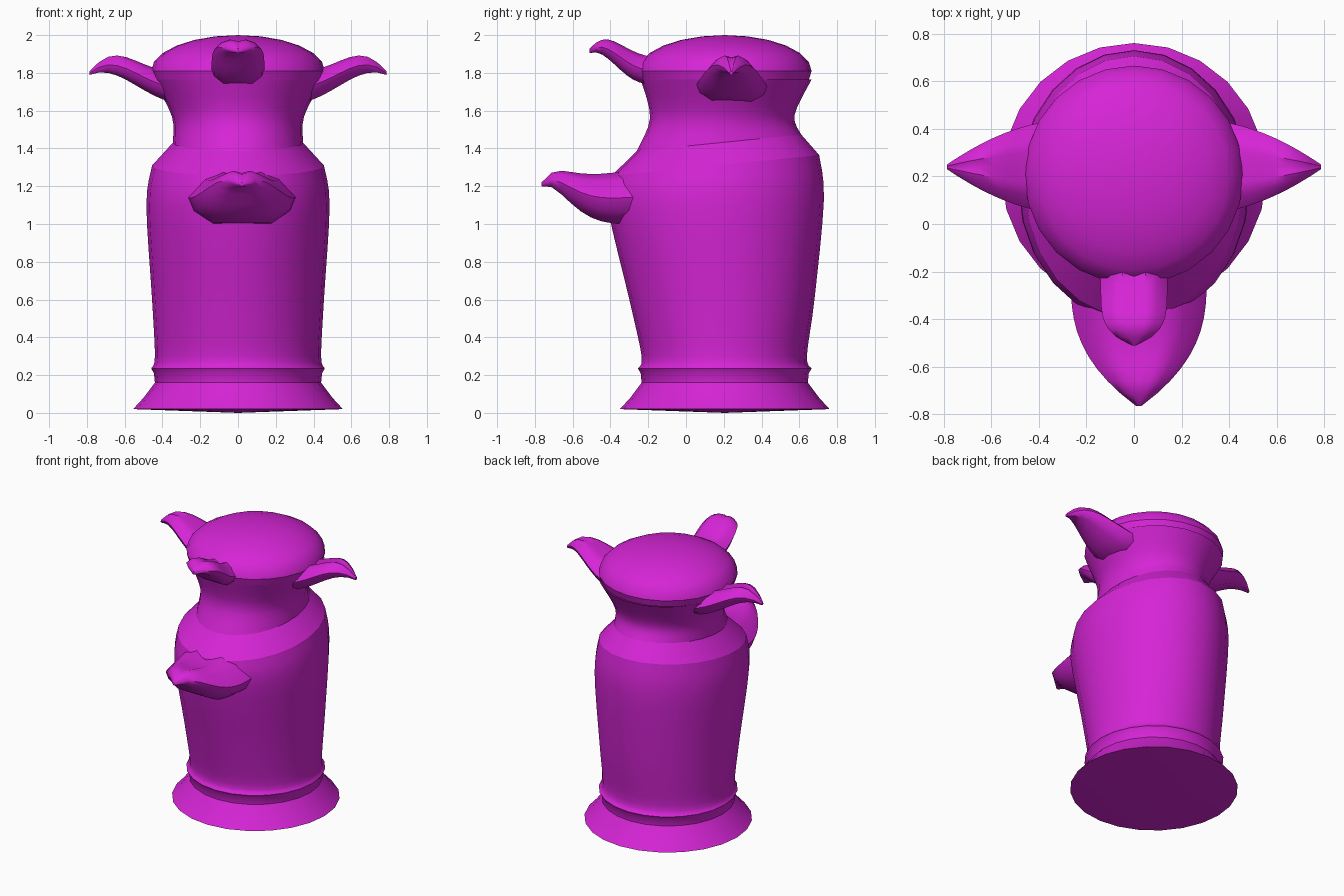
import bpy, bmesh, math
from mathutils import Vector

old = bpy.data.objects.get("Cube")
if old:
    bpy.data.objects.remove(old, do_unlink=True)

magenta = bpy.data.materials.new("magenta_glaze")
magenta.use_nodes = True
color = (0.67, 0.018, 0.67, 1)
magenta.diffuse_color = color
magenta.node_tree.nodes["Principled BSDF"].inputs["Base Color"].default_value = color

SIDES = 24
STEPS = 4
AXIS_Y = 0.205


def finish(name, bm, angle):
    bmesh.ops.remove_doubles(bm, verts=bm.verts[:], dist=0.0005)
    bmesh.ops.recalc_face_normals(bm, faces=bm.faces[:])
    mesh = bpy.data.meshes.new(name)
    bm.to_mesh(mesh)
    bm.free()
    obj = bpy.data.objects.new(name, mesh)
    bpy.context.collection.objects.link(obj)
    mesh.materials.append(magenta)
    bpy.ops.object.select_all(action="DESELECT")
    obj.select_set(True)
    bpy.context.view_layer.objects.active = obj
    bpy.ops.object.shade_smooth_by_angle(angle=math.radians(angle))


def bridge(bm, rings):
    for lower, upper in zip(rings, rings[1:]):
        for i in range(len(lower)):
            bm.faces.new((lower[i - 1], lower[i], upper[i], upper[i - 1]))


def turned(name, rows):
    """Stack of elliptical rings: height, front y, back y, half width, tilt."""
    bm = bmesh.new()
    rings = []
    for height, front, back, half, tilt in rows:
        middle, reach = (front + back) / 2, (back - front) / 2
        ring = []
        for i in range(SIDES):
            turn = math.tau * i / SIDES
            y = reach * math.sin(turn)
            ring.append(bm.verts.new((half * math.cos(turn), middle + y, height + tilt * y)))
        rings.append(ring)
    bridge(bm, rings)
    finish(name, bm, angle=32)


def round_rows(pairs):
    return [(height, AXIS_Y - radius, AXIS_Y + radius, radius, 0) for height, radius in pairs]


def smooth_rows(keys):
    """Fill in a smooth curve that passes through every key row."""
    padded = [keys[0], *keys, keys[-1]]
    rows = []
    for before, start, end, after in zip(padded, padded[1:], padded[2:], padded[3:]):
        for step in range(STEPS):
            t = step / STEPS
            rows.append([b + t * (c - a + t * (2*a - 5*b + 4*c - d + t * (3*(b - c) + d - a))) / 2
                         if t else b
                         for a, b, c, d in zip(before, start, end, after)]
                        if not t else
                        [b + (t * (c - a) + t * t * (2*a - 5*b + 4*c - d)
                              + t * t * t * (3*(b - c) + d - a)) / 2
                         for a, b, c, d in zip(before, start, end, after)])
    rows.append(keys[-1])
    return rows


# Half of the spout section, from the flat bottom to the groove on top
HALF = [(0.55, 0), (0.9, 0.25), (1, 0.5), (0.7, 0.85), (0.35, 1)]
SECTION = HALF + [(0, 0.9)] + [(-u, v) for u, v in reversed(HALF)]


def spout(name, center, outward, reach, bottom, top, hump, width,
          hump_power, bottom_power, taper_power, stations=10):
    """Lipped spout; reach, bottom and top each run from root to tip."""
    out = Vector(outward)
    side = Vector((-out.y, out.x, 0))
    up = Vector((0, 0, 1))

    def between(ends, t):
        return ends[0] + (ends[1] - ends[0]) * t

    bm = bmesh.new()
    rings = []
    for i in range(stations + 1):
        t = i / stations
        bump = hump * math.sin(math.pi * t ** hump_power)
        rise = t ** bottom_power
        low = between(bottom, rise * rise * (3 - 2 * rise)) + bump / 3
        high = between(top, t) + bump
        half = width * (1 - t ** taper_power) + 0.01
        origin = Vector(center) + out * between(reach, t)
        rings.append([bm.verts.new(origin + side * (u * half) + up * between((low, high), v))
                      for u, v in SECTION])
    bridge(bm, rings)
    bm.faces.new(rings[0])
    bm.faces.new(rings[-1])
    finish(name, bm, angle=40)


# Flared foot with its shallow underside
turned("foot", round_rows([(0, 0), (0.02, 0.555), (0.08, 0.5),
                           (0.16, 0.44), (0.21, 0.445), (0.235, 0.46)]))

# Swelling belly, leaning toward the front
belly = [(0.235, -0.255, 0.665, 0.46, 0), (0.3, -0.235, 0.64, 0.44, 0),
         (0.6, -0.3, 0.68, 0.455, 0), (1.1, -0.41, 0.73, 0.485, 0.05),
         (1.31, -0.395, 0.705, 0.455, 0.1)]
turned("belly", smooth_rows(belly))

# Waisted neck, joined to the belly by a sloping shoulder
neck = [(1.43, -0.26, 0.61, 0.345, 0.1), (1.57, -0.19, 0.575, 0.35, 0.02),
        (1.765, -0.24, 0.665, 0.45, 0)]
turned("neck", smooth_rows(neck))
turned("shoulder", [belly[-1], neck[0]])

# Domed lid with a rounded rim
arc = [math.radians(degrees) for degrees in range(-15, 91, 15)]
turned("lid", round_rows([(1.81 + 0.19 * math.sin(a), 0.46 * math.cos(a)) for a in arc]))

# Drooping side spouts
for label, sign in (("left", 1), ("right", -1)):
    spout(label + "_spout", center=(0, 0.24, 0), outward=(sign, 0, 0),
          reach=(0.3, 0.785), bottom=(1.64, 1.79), top=(1.8, 1.81), hump=0.085,
          width=0.185, hump_power=2, bottom_power=1, taper_power=1.8)

# Large pouring spout on the front of the belly
spout("front_spout", center=(0.02, 0, 0), outward=(0, -1, 0),
      reach=(0.24, 0.765), bottom=(1, 1.2), top=(1.29, 1.22), hump=0.05,
      width=0.275, hump_power=4, bottom_power=2, taper_power=2.6)

# Small raised spout on the front of the lid
spout("lid_spout", center=(0, 0, 0), outward=(0, -1, 0),
      reach=(0.18, 0.51), bottom=(1.74, 1.905), top=(1.885, 1.93), hump=0.06,
      width=0.13, hump_power=2, bottom_power=1.3, taper_power=6)
